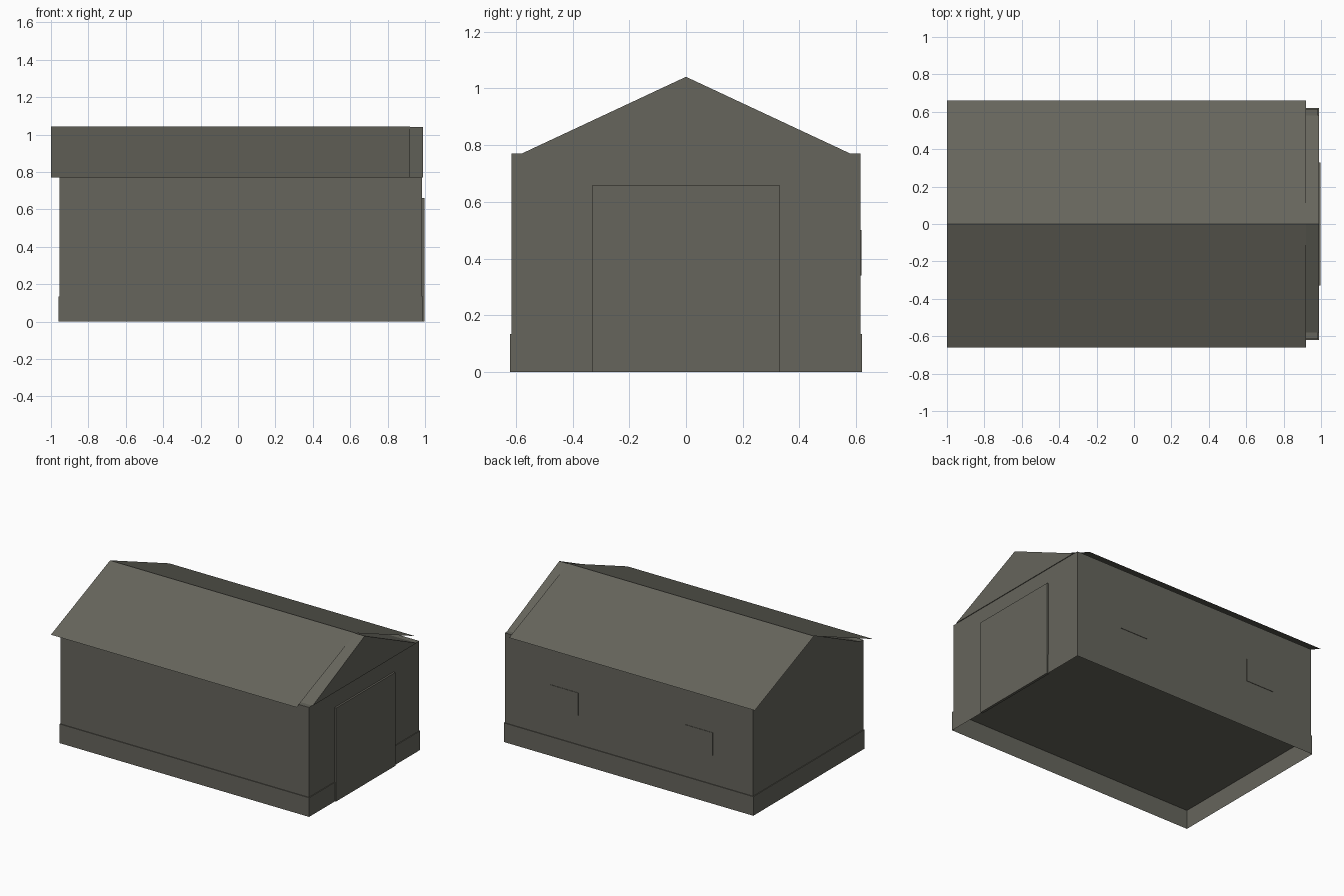
import bpy

cube = bpy.data.objects.get("Cube")
if cube:
    bpy.data.objects.remove(cube, do_unlink=True)

# One muted olive grey for the whole building
OLIVE = (0.133, 0.13, 0.107, 1)
mat = bpy.data.materials.new("olive_grey")
mat.use_nodes = True
mat.diffuse_color = OLIVE
mat.node_tree.nodes["Principled BSDF"].inputs["Base Color"].default_value = OLIVE


def add_mesh(name, verts, faces):
    mesh = bpy.data.meshes.new(name)
    mesh.from_pydata(verts, [], faces)
    mesh.materials.append(mat)
    obj = bpy.data.objects.new(name, mesh)
    bpy.context.collection.objects.link(obj)
    return obj


def extrude_x(name, profile, x0, x1, skip=()):
    """Solid from a (y, z) profile, counter-clockwise seen from +x."""
    n = len(profile)
    verts = [(x, y, z) for x in (x0, x1) for y, z in profile]
    sides = [(i, (i + 1) % n, (i + 1) % n + n, i + n)[::-1]
             for i in range(n) if i not in skip]
    ends = [tuple(reversed(range(n))), tuple(range(n, 2 * n))]
    return add_mesh(name, verts, sides + ends)


def box(name, x0, x1, y0, y1, z0, z1, skip=()):
    return extrude_x(name, [(y0, z0), (y1, z0), (y1, z1), (y0, z1)], x0, x1, skip)


EAVE, RIDGE, BASE = 0.77, 1.043, 0.135

# Plinth, hollow underneath
box("plinth", -0.96, 0.99, -0.62, 0.62, 0, BASE, skip=(0,))

# Walls and the triangular gable block above them
box("walls", -0.955, 0.985, -0.615, 0.615, BASE, EAVE)
extrude_x("gable", [(-0.58, EAVE), (0.58, EAVE), (0, RIDGE - 0.002)], -0.955, 0.99)

# Thin roof sheets, stopping short of the door end
for side, name in ((-1, "front_roof"), (1, "back_roof")):
    order = (0, 1, 2, 3) if side < 0 else (3, 2, 1, 0)
    add_mesh(name, [(-1, side * 0.66, EAVE), (0.92, side * 0.66, EAVE),
                    (0.92, 0, RIDGE), (-1, 0, RIDGE)], [order])

# Large door on the gable end
box("door", 0.98, 0.998, -0.33, 0.33, 0, 0.66)

# Two small windows on the back wall
for name, x in (("left_window", 0.52), ("right_window", -0.53)):
    box(name, x - 0.11, x + 0.11, 0.613, 0.618, 0.34, 0.5)
